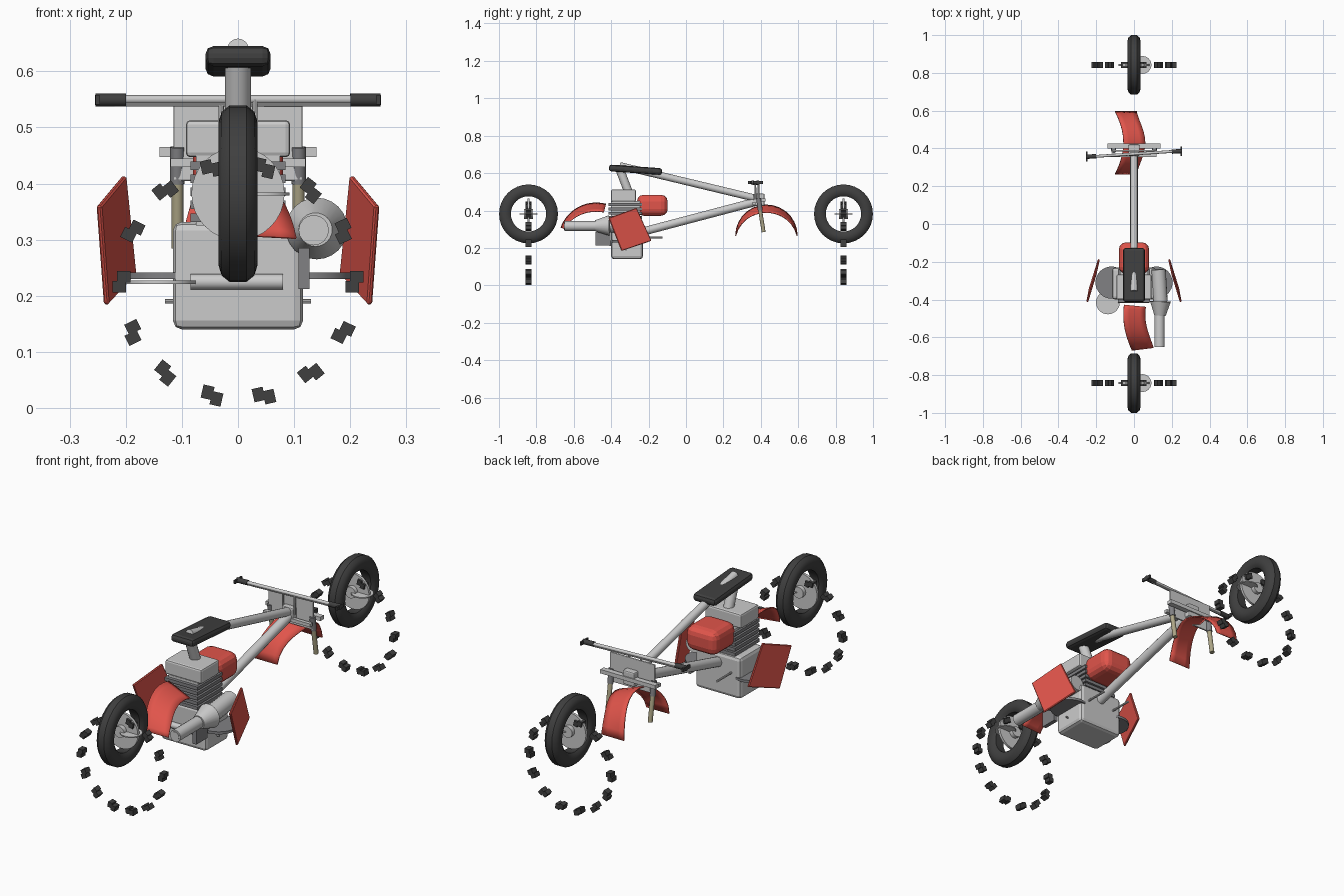
import bpy, bmesh
from math import sin, cos, pi, radians
from mathutils import Vector, Matrix

if "Cube" in bpy.data.objects:
    bpy.data.objects.remove(bpy.data.objects["Cube"])


def material(name, col):
    m = bpy.data.materials.new(name)
    m.diffuse_color = (*col, 1)
    m.use_nodes = True
    m.node_tree.nodes["Principled BSDF"].inputs["Base Color"].default_value = m.diffuse_color
    return m


RED = material("red_plastic", (0.75, 0.09, 0.07))
RUBBER = material("rubber", (0.05, 0.05, 0.05))
TAN = material("fork_metal", (0.42, 0.38, 0.24))
DARK = material("dark_metal", (0.22, 0.22, 0.23))


def finish(name, bm, mat=None, smooth=False):
    bmesh.ops.recalc_face_normals(bm, faces=bm.faces)
    me = bpy.data.meshes.new(name)
    bm.to_mesh(me)
    bm.free()
    ob = bpy.data.objects.new(name, me)
    bpy.context.collection.objects.link(ob)
    if mat:
        me.materials.append(mat)
    if smooth:
        bpy.ops.object.select_all(action='DESELECT')
        ob.select_set(True)
        bpy.context.view_layer.objects.active = ob
        bpy.ops.object.shade_smooth_by_angle(angle=radians(35))
    return ob


def bevel(ob, width, segs=2):
    b = ob.modifiers.new("bevel", 'BEVEL')
    b.width, b.segments = width, segs
    return ob


def box(name, lo, hi, mat=None, bev=0, segs=2):
    lo, hi = Vector(lo), Vector(hi)
    bm = bmesh.new()
    m = Matrix.Translation((lo + hi) / 2) @ Matrix.Diagonal((*(hi - lo), 1))
    bmesh.ops.create_cube(bm, size=1, matrix=m)
    ob = finish(name, bm, mat)
    return bevel(ob, bev, segs) if bev else ob


def tube(name, a, b, r, mat=None, r2=None, segs=16):
    a, b = Vector(a), Vector(b)
    d = b - a
    bm = bmesh.new()
    m = Matrix.Translation((a + b) / 2) @ d.to_track_quat('Z', 'Y').to_matrix().to_4x4()
    bmesh.ops.create_cone(bm, cap_ends=True, segments=segs, radius1=r,
                          radius2=r if r2 is None else r2, depth=d.length, matrix=m)
    return finish(name, bm, mat, True)


def tyre(name, y, z, n=32):
    prof = [(-.022, .093), (-.032, .105), (-.035, .125), (-.029, .144), (-.015, .155),
            (.015, .155), (.029, .144), (.035, .125), (.032, .105), (.022, .093)]
    bm = bmesh.new()
    rings = []
    for i in range(n):
        t = 2 * pi * i / n
        rings.append([bm.verts.new((x, y + r * 1.015 * cos(t), z + r * 1.015 * sin(t))) for x, r in prof])
    k = len(prof)
    for i in range(n):
        p, q = rings[i], rings[(i + 1) % n]
        for j in range(k):
            bm.faces.new((p[j], q[j], q[(j + 1) % k], p[(j + 1) % k]))
    return finish(name, bm, RUBBER, True)


def tread_ring(name, y, cz, r, n=14):
    # each knob is a staggered pair of small blocks
    bm = bmesh.new()
    for i in range(n):
        a = 2 * pi * i / n
        for off, dr in ((-.009, -.004), (.009, .004)):
            m = (Matrix.Translation((0, y, cz)) @ Matrix.Rotation(-a, 4, 'Y')
                 @ Matrix.Translation((r + dr, 0, off)) @ Matrix.Diagonal((.024, .032, .020, 1)))
            bmesh.ops.create_cube(bm, size=1, matrix=m)
    return finish(name, bm, RUBBER)


def fender(name, cy, cz, r, a0, a1, shift, drop, n=14):
    # arched band that swings sideways towards its ends
    bm = bmesh.new()
    rows = []
    for i in range(n + 1):
        a = radians(a0 + (a1 - a0) * i / n)
        row = []
        for j in range(5):
            u = j / 4
            rr = r - drop * sin(a) * u
            x = -.055 + .115 * u + shift * cos(a) ** 2
            row.append(bm.verts.new((x, cy + rr * cos(a), cz + rr * sin(a))))
        rows.append(row)
    for p, q in zip(rows, rows[1:]):
        for j in range(4):
            bm.faces.new((p[j], p[j + 1], q[j + 1], q[j]))
    ob = finish(name, bm, RED, True)
    s = ob.modifiers.new("thickness", 'SOLIDIFY')
    s.thickness = .005
    return ob


# wheels, hubs, brake discs and loose tread rings
for label, y in (("front", -.842), ("rear", .842)):
    tyre(label + "_tyre", y, .382)
    tube(label + "_wheel_disc", (0, y - .006, .382), (0, y + .006, .382), .083, segs=32)
    tube(label + "_brake_disc", (.045, y, .379), (.045, y, .384), .047, segs=32)
    tube(label + "_hub", (0, y - .025, .382), (0, y + .025, .382), .026)
    tread_ring(label + "_tread_knobs", y, .225, .208)

# fenders
fender("front_fender", -.48, .24, .203, 75, 160, .05, .045)
fender("rear_fender", .43, .265, .167, 0, 180, -.045, .04)

# side panels
for side, s in (("right", 1), ("left", -1)):
    bm = bmesh.new()
    f = [(.248, -.414, .36), (.203, -.265, .414), (.185, -.185, .238), (.235, -.345, .184)]
    face = bm.faces.new([bm.verts.new((s * x, y, z)) for x, y, z in f])
    ob = finish(side + "_side_panel", bm, RED)
    m = ob.modifiers.new("thickness", 'SOLIDIFY')
    m.thickness, m.offset = .01, 0
    bevel(ob, .003, 1)

# engine
box("crankcase", (-.116, -.4, .14), (.116, -.23, .332), bev=.016)
for i in range(5):
    z = .332 + i * .023
    box("cooling_fin", (-.085, -.415, z), (.085, -.235, z + .015), DARK)
box("cylinder_block", (-.075, -.4, .325), (.075, -.245, .45))
box("cylinder_head", (-.093, -.4, .447), (.093, -.268, .513), bev=.008)
tube("front_shaft", (-.085, -.405, .225), (.08, -.405, .225), .014)
tube("mounting_pin", (-.13, -.32, .19), (.13, -.32, .19), .004, segs=8)
for x in (-.07, .07):
    tube("rear_stud", (x, -.24, .256), (x, -.125, .256), .005, segs=8)
    tube("side_cover_disc", (x * 1.7, -.31, .23), (x * 1.7, -.31, .242), .085, DARK, segs=32)
tube("clutch_disc", (-.138, -.415, .221), (-.138, -.415, .227), .063, segs=32)
box("pedal_plate", (.108, -.485, .212), (.127, -.405, .285), DARK)

# exhaust
tube("muffler", (.135, -.65, .317), (.135, -.44, .317), .027)
tube("muffler_tip", (.135, -.652, .317), (.135, -.64, .317), .02)
tube("exhaust_cone", (.138, -.485, .318), (.14, -.41, .32), .03, r2=.055, segs=24)
tube("exhaust_pipe", (.14, -.41, .32), (.13, -.24, .33), .038)

# fuel tank
box("fuel_tank", (-.08, -.262, .372), (.08, -.098, .484), RED, .035, 3)

# frame and seat
tube("upper_frame_tube", (0, -.355, .64), (0, .405, .458), .019)
tube("lower_frame_tube", (0, -.24, .285), (0, .405, .455), .022)
tube("seat_post", (0, -.31, .505), (0, -.352, .615), .023)
seat = box("seat", (-.058, -.143, -.018), (.058, .143, .018), RUBBER, .014)
seat.location = (0, -.27, .618)
seat.rotation_euler = (radians(-4), 0, 0)

# fork, clamps and handlebar
for s in (-1, 1):
    tube("fork_leg", (s * .108, .395, .41), (s * .108, .415, .285), .0105, TAN)
    tube("fork_upper_tube", (s * .108, .388, .465), (s * .108, .397, .40), .013, DARK)
    tube("bar_riser", (s * .03, .372, .46), (s * .03, .37, .55), .005, segs=8)
    a = Vector((s * .2, .371 + s * .012, .549))
    tube("hand_grip", a, (s * .254, .371 + s * .015, .549), .0115, RUBBER)
    box("grip_flange", (s * .25 - .004, .345 + s * .014, .541), (s * .25 + .004, .397 + s * .014, .557), RUBBER)
box("upper_clamp", (-.14, .4, .447), (.14, .425, .465))
box("lower_clamp", (-.12, .355, .43), (.12, .372, .445))
box("steering_head", (-.03, .36, .425), (.03, .42, .49), bev=.006)
box("front_plate", (-.115, .383, .405), (.115, .392, .54), bev=.003)
tube("handlebar", (-.25, .355, .55), (.25, .387, .55), .0075)
tube("handlebar_crossbar", (-.22, .358, .542), (.22, .385, .542), .005, segs=8)
